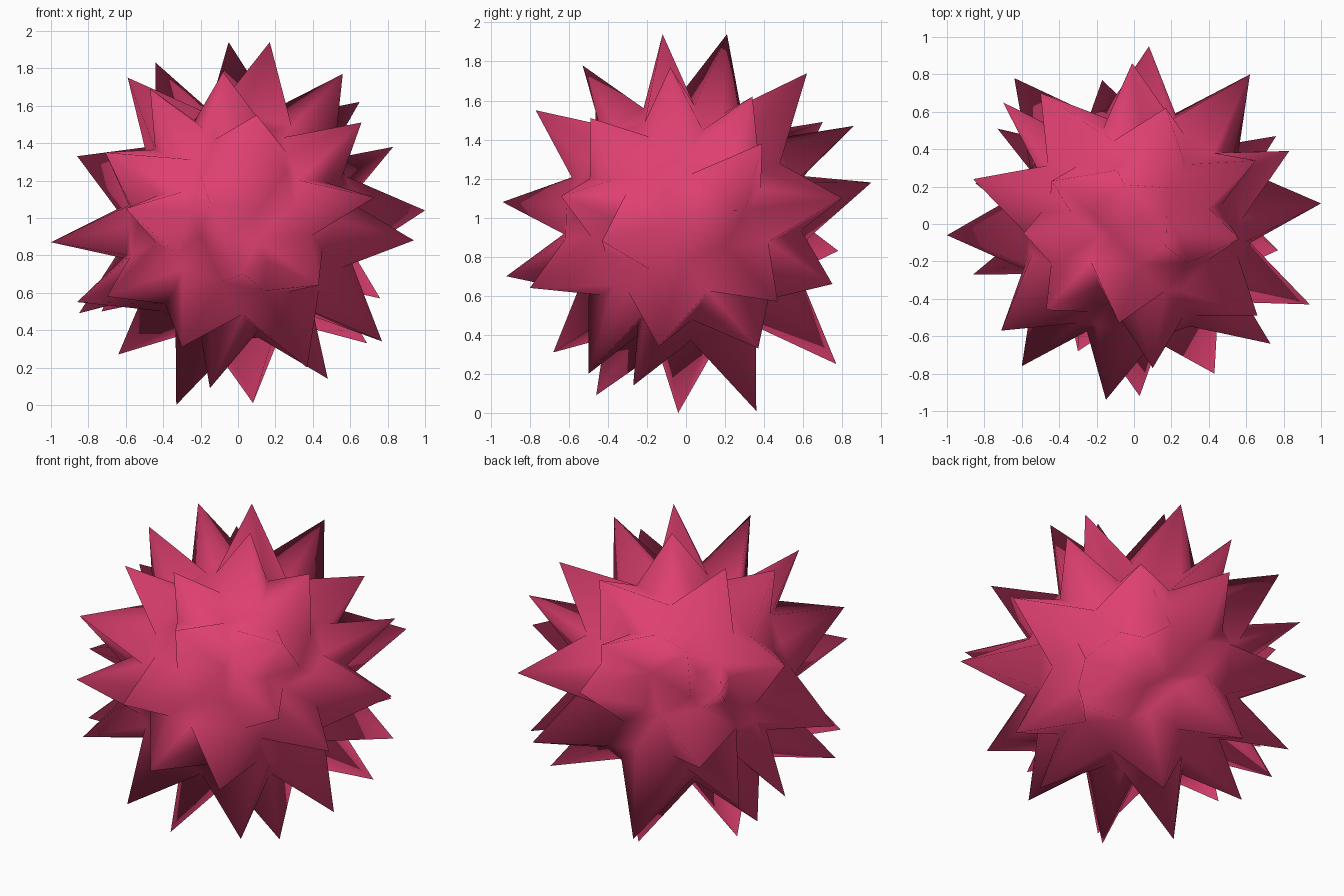
import bpy, bmesh, math
from mathutils import Vector

if "Cube" in bpy.data.objects:
    bpy.data.objects.remove(bpy.data.objects["Cube"])

CENTRE = Vector((0, 0, 0.97))
VALLEY_R = 0.63               # radius of the body between the spikes
MAX_BASE = math.radians(20)   # widest spike base, seen from the centre

pink = bpy.data.materials.new("raspberry pink")
pink.diffuse_color = (0.73, 0.051, 0.162, 1)
pink.use_nodes = True
pink.node_tree.nodes["Principled BSDF"].inputs["Base Color"].default_value = pink.diffuse_color

# spike tips, in bands from top to bottom
upper_tips = [
    (.17, -.12, 1.94), (-.05, .21, 1.94), (-.08, -.53, 1.78), (.56, -.08, 1.77),
    (-.59, -.05, 1.75), (-.44, .23, 1.83), (.17, .62, 1.74), (-.47, -.46, 1.69),
    (.65, .34, 1.62), (.66, -.49, 1.51), (.10, -.77, 1.55), (-.01, .86, 1.47),
    (-.50, .70, 1.49)]
middle_tips = [
    (.83, .39, 1.38), (-.86, .24, 1.33), (-.71, -.57, 1.35), (.08, .95, 1.18),
    (.62, .80, 1.10), (-.15, -.94, 1.08), (.03, -.92, .70), (.73, -.64, 1.11),
    (1.0, .11, 1.04), (.94, -.43, .88), (-.60, -.76, 1.05), (-1.0, -.06, .87),
    (-.64, .78, .83), (.55, .75, .66), (-.70, .65, 1.27)]
lower_tips = [
    (-.17, .77, .25), (.76, .47, .57), (-.73, .51, .50), (-.86, -.27, .55),
    (-.85, .22, .49), (.77, -.14, .34), (.69, .37, .33), (.43, -.80, .64),
    (-.30, -.68, .31), (-.64, .20, .27), (.37, -.50, .20), (-.15, -.46, .09),
    (.48, -.27, .14), (.08, .36, .01), (-.33, -.04, .0), (-.70, -.55, .58)]
tips = [Vector(t) - CENTRE for t in upper_tips + middle_tips + lower_tips]


# wrap a triangle skin around directions on the unit ball
def wrap(directions):
    bm = bmesh.new()
    for d in directions:
        bm.verts.new(d)
    bmesh.ops.convex_hull(bm, input=bm.verts)
    bmesh.ops.triangulate(bm, faces=bm.faces)
    return bm


# base points between neighbouring spikes: one if close, two if far apart
dirs = [t.normalized() for t in tips]
skin = wrap(dirs)
base = []
for e in skin.edges:
    a, b = e.verts[0].co.copy(), e.verts[1].co.copy()
    angle = a.angle(b)
    steps = [0.5] if angle < 2 * MAX_BASE + 0.12 else [MAX_BASE / angle, 1 - MAX_BASE / angle]
    for s in steps:
        p = a.slerp(b, s) if hasattr(a, "slerp") else (a * (1 - s) + b * s).normalized()
        if all((p - q).length > 0.11 for q in base) and all((p - d).length > 0.12 for d in dirs):
            base.append(p)
skin.free()

# one skin over spikes and base points, then pull the spikes out
bm = wrap(dirs + base)
for v in bm.verts:
    d = v.co.normalized()
    tip = max(tips, key=lambda t: t.normalized().dot(d))
    is_tip = (tip.normalized() - d).length < 0.001
    v.co = CENTRE + (tip if is_tip else d * VALLEY_R)
bmesh.ops.recalc_face_normals(bm, faces=bm.faces)

me = bpy.data.meshes.new("spiky_ball")
bm.to_mesh(me)
bm.free()
me.materials.append(pink)
for p in me.polygons:
    p.use_smooth = True
bpy.context.collection.objects.link(bpy.data.objects.new("spiky_ball", me))
